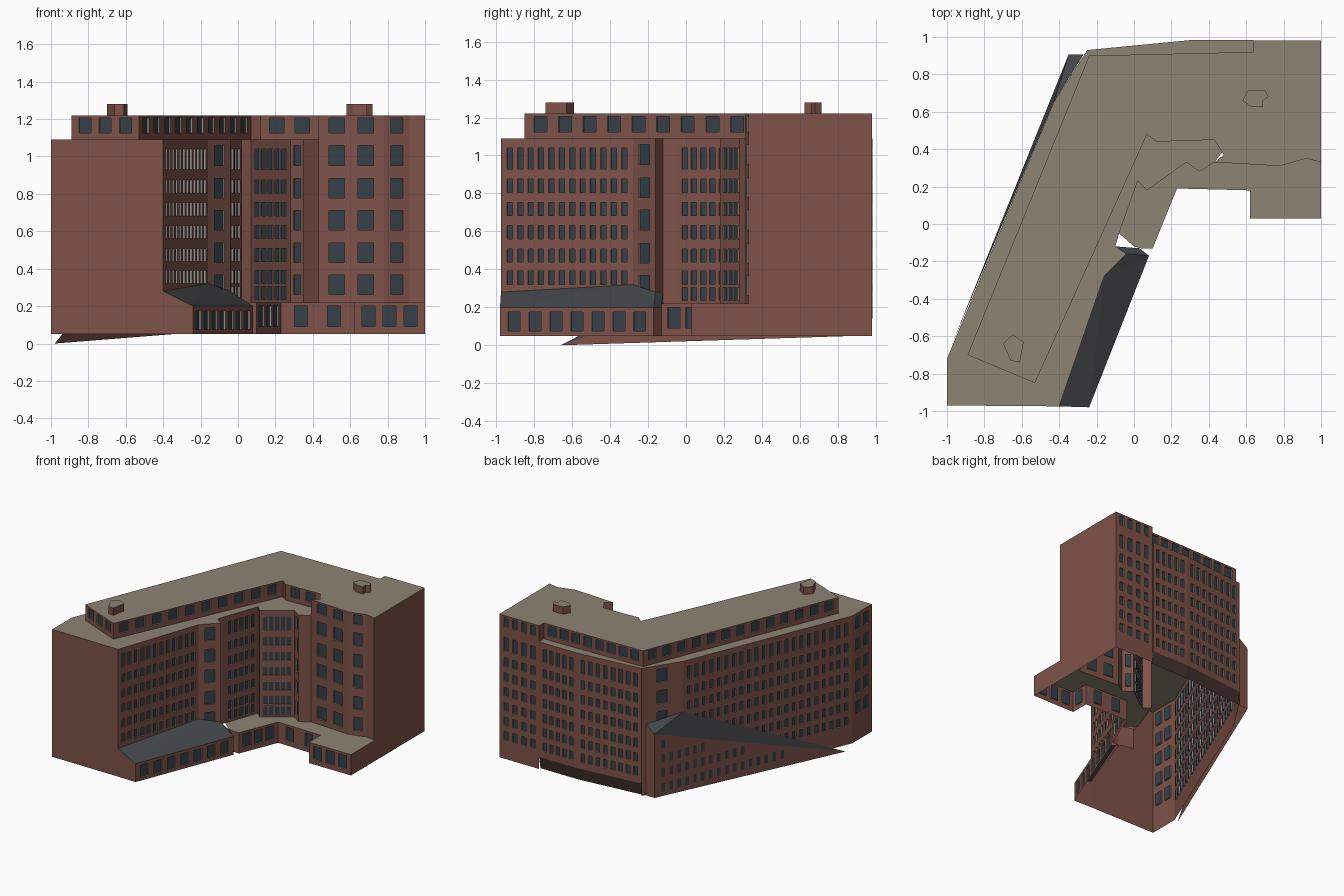
import bpy, bmesh
from mathutils import Vector

if "Cube" in bpy.data.objects:
    bpy.data.objects.remove(bpy.data.objects["Cube"])

COLORS = {
    "brick": (0.21, 0.085, 0.066), "roof": (0.27, 0.23, 0.175),
    "slate": (0.06, 0.066, 0.072), "glass": (0.035, 0.052, 0.065),
    "trim": (0.28, 0.27, 0.26), "plinth": (0.06, 0.034, 0.03),
}
MATS = {}
for key, c in COLORS.items():
    MATS[key] = bpy.data.materials.new(key)
    MATS[key].diffuse_color = (*c, 1)
ORDER = list(COLORS)


class Part:
    """Collects coloured faces into one flat-shaded object."""

    def __init__(self, name):
        self.name, self.bm = name, bmesh.new()

    def face(self, pts, mat="brick"):
        f = self.bm.faces.new([self.bm.verts.new(p) for p in pts])
        f.material_index = ORDER.index(mat)

    def cap(self, pts, z, mat="roof"):
        self.face([(x, y, z) for x, y in pts], mat)

    def wall(self, p, q, z0, z1, n=0, w=0.03, rows=(), margin=0.02, depth=0.01):
        """Wall from p to q (outside on the right) with a grid of recessed windows."""
        p, q = Vector((*p, 0)), Vector((*q, 0))
        length = (q - p).length
        d = (q - p) / length
        inward = Vector((-d.y, d.x, 0)) * depth
        up = Vector((0, 0, 1))
        us, zs = [0], [z0]
        step = (length - 2 * margin) / max(n, 1)
        for i in range(n):
            c = margin + (i + 0.5) * step
            us += [c - w / 2, c + w / 2]
        for zc, h in sorted(rows):
            if zc - h / 2 > z0 and zc + h / 2 < z1:
                zs += [zc - h / 2, zc + h / 2]
        us.append(length)
        zs.append(z1)
        for i in range(len(us) - 1):
            for j in range(len(zs) - 1):
                o = [p + d * u + up * z for u, z in (
                    (us[i], zs[j]), (us[i + 1], zs[j]),
                    (us[i + 1], zs[j + 1]), (us[i], zs[j + 1]))]
                if i % 2 and j % 2:
                    r = [v + inward for v in o]
                    self.face(r, "glass")
                    for k in range(4):
                        m = (k + 1) % 4
                        self.face([o[k], o[m], r[m], r[k]], "trim")
                else:
                    self.face(o)

    def done(self):
        bmesh.ops.remove_doubles(self.bm, verts=self.bm.verts, dist=1e-5)
        me = bpy.data.meshes.new(self.name)
        self.bm.to_mesh(me)
        self.bm.free()
        for k in ORDER:
            me.materials.append(MATS[k])
        bpy.context.collection.objects.link(bpy.data.objects.new(self.name, me))


G, BASE, LEDGE, TOP = 0.05, 0.22, 1.09, 1.22
NARROW = [(0.985, 0.11)] + [(z, 0.07) for z in (0.84, 0.718, 0.596, 0.473, 0.356, 0.27)]
BACK = NARROW[:-1] + [(0.24, 0.07)]
LARGE = [(z, 0.105) for z in (1.005, 0.83, 0.66, 0.485, 0.315)]
ATTIC = [(1.165, 0.08)]
STREET = [(0.145, 0.11)]

# Main block: outline with per-edge wall base, window count, width and rows
main = [
    ((-1, -0.72), G, 2, 0.06, LARGE),
    ((-1, -0.97), G, 0, 0, ()),
    ((-0.40, -0.975), 0.27, 12, 0.03, NARROW),
    ((-0.16, -0.28), 0.25, 1, 0.075, LARGE),
    ((-0.04, -0.16), BASE, 0, 0, ()),
    ((-0.10, -0.12), BASE, 0, 0, ()),
    ((-0.08, -0.05), BASE, 5, 0.03, NARROW),
    ((0.02, 0.23), BASE, 0, 0, ()),
    ((0.07, 0.18), BASE, 5, 0.033, NARROW),
    ((0.28, 0.33), BASE, 1, 0.045, LARGE),
    ((0.35, 0.28), BASE, 0, 0, ()),
    ((0.43, 0.33), None, 0, 0, ()),
    ((0.64, 0.60), None, 0, 0, ()),
    ((0.64, 0.983), 0.15, 5, 0.032, BACK),
    ((0.30, 0.983), 0.15, 8, 0.032, BACK),
    ((-0.25, 0.93), G, 1, 0.085, LARGE),
    ((-0.43, 0.65), G, 22, 0.03, BACK),
]
body = Part("main_block")
for i, (p, z0, n, w, rows) in enumerate(main):
    if z0 is not None:
        body.wall(p, main[(i + 1) % len(main)][0], z0, LEDGE, n, w, rows)
body.cap([e[0] for e in main], LEDGE)
body.done()

# Dark recessed plinth under the back wall
plinth = Part("back_plinth")
back = [(0.64, 0.983), (0.30, 0.983), (-0.25, 0.93)]
for a, b in zip(back, back[1:]):
    plinth.face([(a[0], a[1] - 0.02, G), (b[0], b[1] - 0.02, G),
                 (*b, 0.15), (*a, 0.15)], "plinth")
plinth.done()

# Right tower joined to the set-back attic storey, sharing one roof
upper = [
    ((-0.89, -0.70), LEDGE, 3, 0.07, ATTIC),
    ((-0.53, -0.85), LEDGE, 10, 0.075, ATTIC),
    ((0.07, 0.48), LEDGE, 0, 0, ()),
    ((0.12, 0.44), LEDGE, 2, 0.078, ATTIC),
    ((0.43, 0.45), LEDGE, 0, 0, ()),
    ((0.48, 0.37), LEDGE, 0, 0, ()),
    ((0.43, 0.33), BASE, 2, 0.082, LARGE + ATTIC),
    ((0.78, 0.31), BASE, 1, 0.065, LARGE + ATTIC),
    ((0.92, 0.35), BASE, 0, 0, ()),
    ((1, 0.33), G, 0, 0, ()),
    ((1, 0.98), G, 4, 0.04, BACK + ATTIC),
    ((0.64, 0.98), LEDGE, 0, 0, ()),
    ((0.64, 0.92), LEDGE, 8, 0.07, ATTIC),
    ((-0.24, 0.90), LEDGE, 13, 0.07, ATTIC),
]
tower = Part("tower_and_attic")
for i, (p, z0, n, w, rows) in enumerate(upper):
    tower.wall(p, upper[(i + 1) % len(upper)][0], z0, TOP, n, w, rows)
tower.cap([e[0] for e in upper], TOP)
tower.done()

# Single-storey podium in the courtyard
podium_pts = [(0, -0.12), (0.04, -0.13), (0.10, -0.13), (0.23, 0.19), (0.62, 0.18),
              (0.62, 0.03), (1, 0.03), (1, 0.33)]
inner = [(0.92, 0.35), (0.78, 0.31), (0.43, 0.33), (0.35, 0.28), (0.28, 0.33),
         (0.07, 0.18), (0.02, 0.23), (-0.08, -0.05)]
podium = Part("podium")
for i, n in enumerate((0, 0, 3, 2, 1, 3, 0)):
    podium.wall(podium_pts[i], podium_pts[i + 1], G, BASE, n, 0.07, STREET)
podium.wall((-0.08, -0.10), (0, -0.12), G, BASE)
podium.cap(podium_pts + inner, BASE)
podium.done()

# Lean-to with sloping slate roof along the left wing
lean = Part("lean_to")
lean.wall((-0.24, -0.98), (0.08, -0.17), G, 0.20, 7, 0.068, [(0.125, 0.10)])
lean.wall((0.08, -0.17), (0.03, -0.13), G, 0.20)
lean.face([(-0.40, -0.975, G), (-0.24, -0.98, G), (-0.24, -0.98, 0.20), (-0.40, -0.975, 0.28)])
lean.face([(-0.40, -0.975, 0.28), (-0.24, -0.98, 0.20), (-0.16, -0.28, 0.32)], "slate")
lean.face([(-0.24, -0.98, 0.20), (0.08, -0.17, 0.20), (-0.16, -0.28, 0.32)], "slate")
lean.face([(0.08, -0.17, 0.20), (-0.04, -0.16, 0.28), (-0.16, -0.28, 0.32)], "slate")
lean.face([(0.08, -0.17, 0.20), (0.03, -0.13, 0.20), (-0.10, -0.12, 0.28),
           (-0.04, -0.16, 0.28)], "slate")
lean.done()

# Wedge-shaped bay tapering along the outer wall of the left wing
bay = Part("side_bay")
A, C, M, T = (-0.35, 0.905), (-0.27, 0.905), (-0.43, 0.65), (-0.98, -0.66)
bay.face([(*A, G), (*T, 0), (*A, 0.57)])
bay.face([(*C, G), (*A, G), (*A, 0.57), (*C, 0.63)])
bay.face([(*A, 0.57), (*T, 0), (*M, 0.68)], "slate")
bay.face([(*A, 0.57), (*M, 0.68), (*C, 0.63)], "slate")
along = (Vector((*T, 0)) - Vector((*A, 0))).normalized()
out = Vector((along.y, -along.x, 0)) * 0.003
for i in range(20):
    for z in (0.12, 0.24, 0.356, 0.473):
        s = 0.06 + i * 0.07
        if z + 0.05 < 0.57 * (1 - (s + 0.03) / 1.687):
            c = Vector((*A, z)) + along * s + out
            bay.face([c + along * u + Vector((0, 0, v)) for u, v in
                      ((0, -0.035), (0.03, -0.035), (0.03, 0.035), (0, 0.035))], "glass")
bay.done()

# Rooftop plant rooms
rooms = {
    "roof_room_left": [(-0.70, -0.64), (-0.66, -0.73), (-0.61, -0.74), (-0.59, -0.63), (-0.65, -0.59)],
    "roof_room_right": [(0.58, 0.66), (0.62, 0.63), (0.69, 0.625), (0.69, 0.66),
                        (0.72, 0.68), (0.70, 0.715), (0.61, 0.715)],
}
for name, pts in rooms.items():
    room = Part(name)
    for a, b in zip(pts, pts[1:] + pts[:1]):
        room.wall(a, b, TOP, 1.28)
    room.cap(pts, 1.28)
    room.done()

for m in bpy.data.materials:
    if m.users and not m.is_grease_pencil:
        m.use_nodes = True
        m.node_tree.nodes["Principled BSDF"].inputs["Base Color"].default_value = m.diffuse_color
